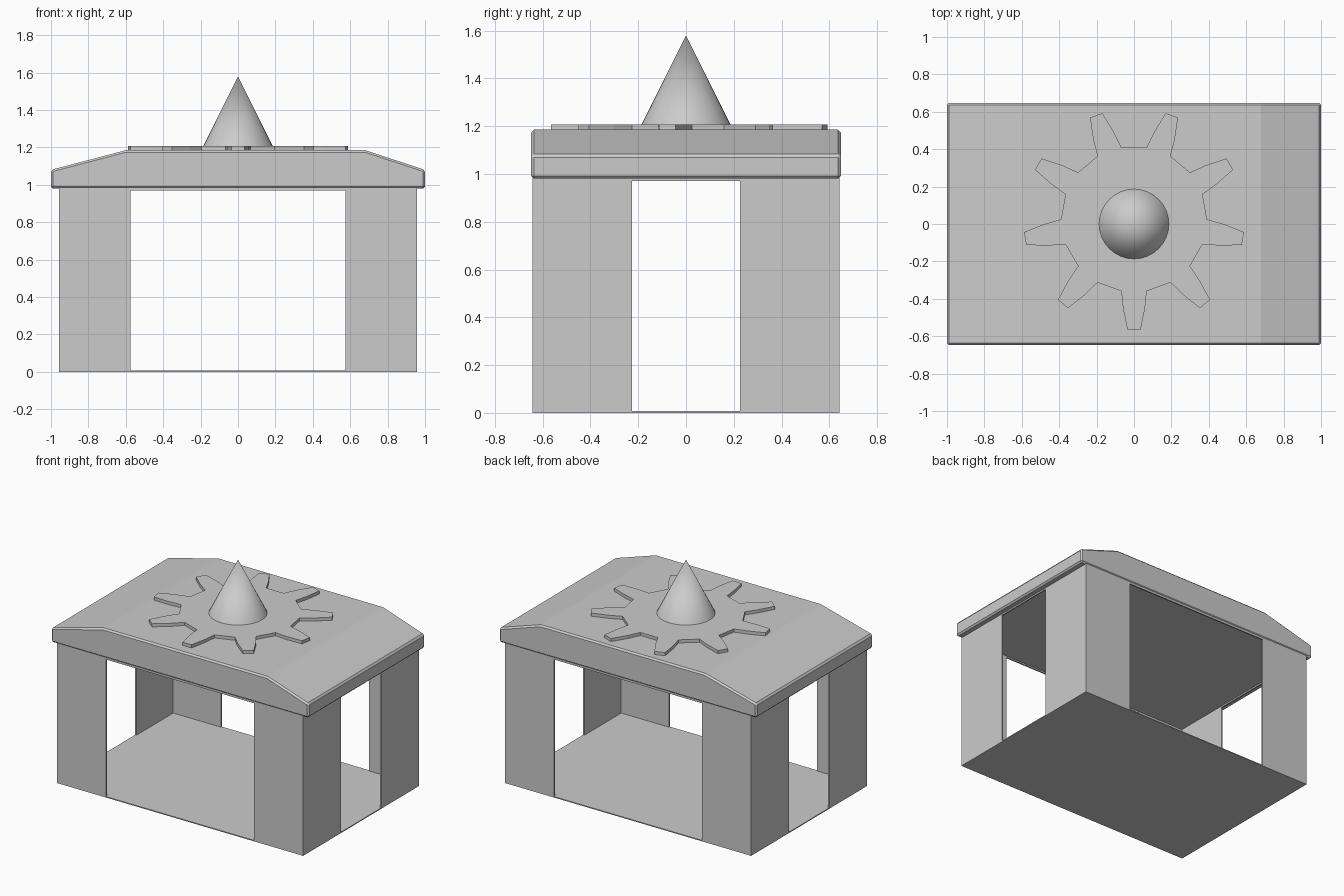
import bpy, bmesh
from math import sin, cos, radians, pi

if "Cube" in bpy.data.objects:
    bpy.data.objects.remove(bpy.data.objects["Cube"])


def make_object(name, bm, smooth=False):
    bmesh.ops.recalc_face_normals(bm, faces=bm.faces)
    mesh = bpy.data.meshes.new(name)
    bm.to_mesh(mesh)
    bm.free()
    obj = bpy.data.objects.new(name, mesh)
    bpy.context.collection.objects.link(obj)
    if smooth:
        bpy.ops.object.select_all(action='DESELECT')
        obj.select_set(True)
        bpy.context.view_layer.objects.active = obj
        bpy.ops.object.shade_smooth_by_angle(angle=radians(35))
    return obj


def prism(name, points, offset):
    """Extrude a closed outline of 3D points along an offset vector."""
    bm = bmesh.new()
    face = bm.faces.new([bm.verts.new(p) for p in points])
    ext = bmesh.ops.extrude_face_region(bm, geom=[face])
    bmesh.ops.translate(bm, vec=offset,
                        verts=[v for v in ext['geom'] if isinstance(v, bmesh.types.BMVert)])
    return make_object(name, bm)


def box(name, lo, hi):
    pts = [(lo[0], lo[1], lo[2]), (hi[0], lo[1], lo[2]),
           (hi[0], hi[1], lo[2]), (lo[0], hi[1], lo[2])]
    return prism(name, pts, (0, 0, hi[2] - lo[2]))


def mirror(obj, x=True, y=True):
    mod = obj.modifiers.new("mirror", 'MIRROR')
    mod.use_axis = (x, y, False)
    mod.use_mirror_merge = False


X, Y = 0.957, 0.643        # outer half size of the walls
OX, OY = 0.575, 0.225      # half width of the openings
T = 0.01                   # wall thickness
FLOOR, LINTEL, TOP = 0.007, 0.97, 0.985

# Floor slab
box("floor", (-X, -Y, 0), (X, Y, FLOOR))

# Thin L-shaped corner walls
corner = [(OX, -Y), (X, -Y), (X, -OY), (X - T, -OY), (X - T, -Y + T), (OX, -Y + T)]
mirror(prism("corner_wall", [(x, y, FLOOR) for x, y in corner], (0, 0, TOP - FLOOR)))

# Narrow lintels above the openings
mirror(box("front_back_lintel", (-OX, -Y, LINTEL), (OX, -Y + T, TOP)), x=False)
mirror(box("side_lintel", (X - T, -OY, LINTEL), (X, OY, TOP)), y=False)

# Roof: sloped-end profile with a small edge bevel
RY = 0.648
profile = [(-1, 0.98), (1, 0.98), (1, 1.08), (0.68, 1.185), (-0.60, 1.185), (-1, 1.08)]
roof = prism("roof", [(x, -RY, z) for x, z in profile], (0, 2 * RY, 0))
bev = roof.modifiers.new("bevel", 'BEVEL')
bev.width = 0.011
bev.segments = 1
bev.limit_method = 'ANGLE'
bev.angle_limit = radians(30)

# Nine-toothed gear plate
TEETH, CY = 9, 0.025
half_tooth = [(0.39, 10), (0.48, 7), (0.592, 3.4)]
tooth = [(r, -a) for r, a in half_tooth] + [(r, a) for r, a in reversed(half_tooth)]
outline = []
for i in range(TEETH):
    centre = -90 + i * 360 / TEETH
    for r, a in tooth:
        t = radians(centre + a)
        outline.append((r * cos(t), CY + r * sin(t), 1.175))
prism("gear_plate", outline, (0, 0, 0.032))

# Cone spire
bm = bmesh.new()
bmesh.ops.create_cone(bm, cap_ends=True, segments=32, radius1=0.19, radius2=0, depth=0.38)
bmesh.ops.translate(bm, vec=(0, 0, 1.39), verts=bm.verts)
make_object("spire", bm, smooth=True)
